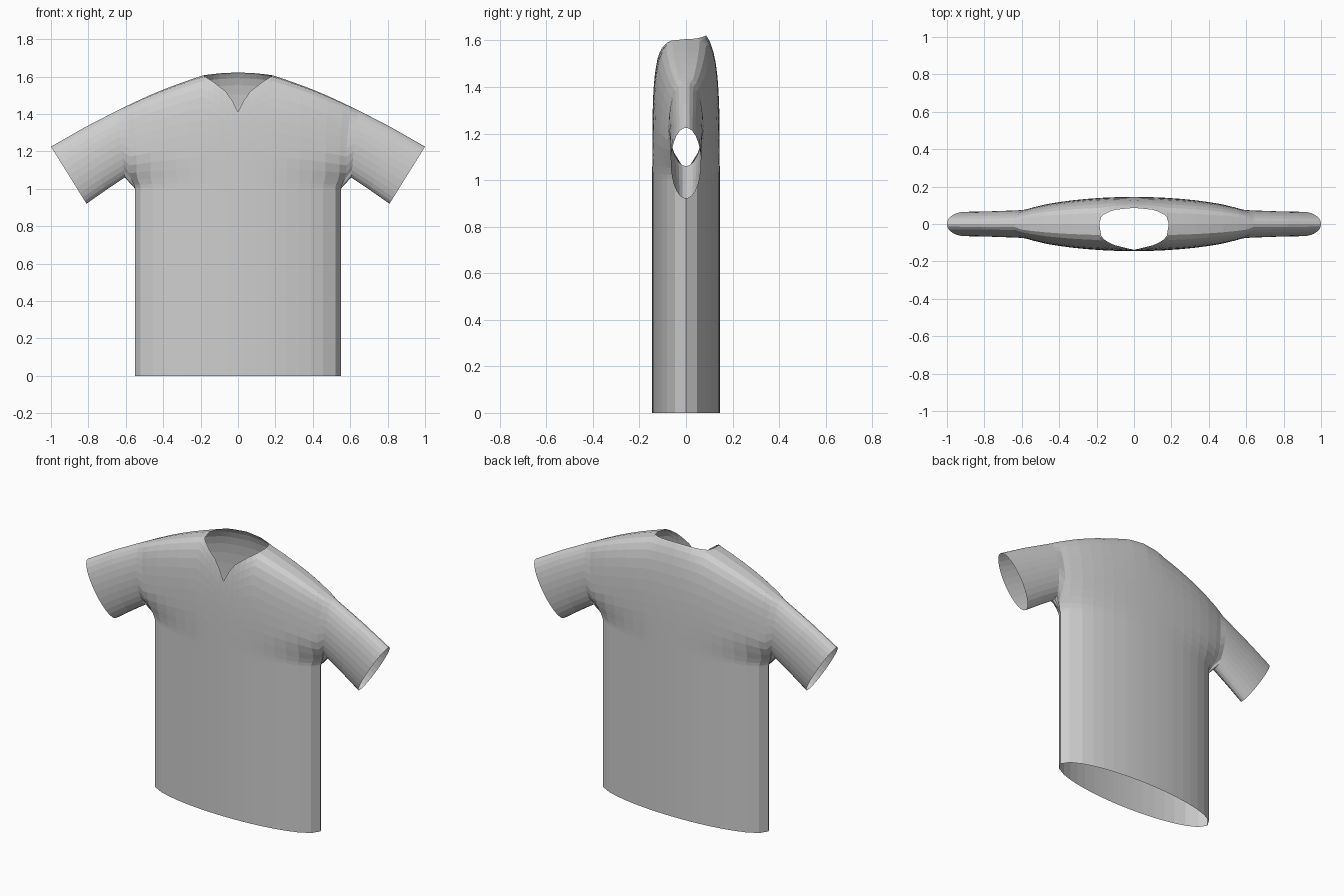
import bpy, bmesh
from math import cos, sin, pi

cube = bpy.data.objects.get("Cube")
if cube:
    bpy.data.objects.remove(cube)

cloth = bpy.data.materials.new("light_grey_cloth")
cloth.use_nodes = True
GREY = (0.62, 0.62, 0.62, 1)
cloth.diffuse_color = GREY
cloth.node_tree.nodes["Principled BSDF"].inputs["Base Color"].default_value = GREY

ROWS = 14        # rows from chest line to shoulder
CHEST = 1.0      # height where the straight trunk ends
HALF_W, DEPTH = 0.55, 0.145

COLUMNS = [0, .03, .065, .1, .13, .16, .175, .185, .26, .325, .39, .455, .52, HALF_W]
SHOULDER = [(0, 1.65), (.1, 1.635), (.185, 1.606), (.3, 1.568), (.4, 1.53), (.5, 1.488), (.6, 1.44)]
NECK_FRONT = [(0, 1.41), (.03, 1.47), (.065, 1.52), (.13, 1.57), (.185, 1.606)]
NECK_BACK = [(0, 1.622), (.1, 1.617), (.16, 1.61), (.185, 1.606)]


def interp(pts, x):
    for (x0, z0), (x1, z1) in zip(pts, pts[1:]):
        if x <= x1:
            return z0 + (z1 - z0) * (x - x0) / (x1 - x0)
    return pts[-1][1]


def smooth(lo, hi, v):
    t = min(max((v - lo) / (hi - lo), 0), 1)
    return t * t * (3 - 2 * t)


def column(x, side):
    """Points of one vertical strip of cloth, hem to shoulder or neckline."""
    reach = (x / HALF_W) ** 4
    ridge = interp(SHOULDER, x + 0.05 * reach)
    top = ridge
    if x <= 0.185:
        top = interp(NECK_FRONT if side < 0 else NECK_BACK, x)
    trunk_y = DEPTH * max(0, 1 - (x / HALF_W) ** 2) ** 0.5
    pts = [(x, side * trunk_y, 0)]
    for i in range(ROWS + 1):
        z = CHEST + (top - CHEST) * (1 - cos(pi * i / ROWS)) / 2
        px = x + reach * (0.03 * smooth(1.0, 1.08, z) + 0.02 * smooth(1.2, 1.44, z))
        width = HALF_W + 0.14 * smooth(1.0, 1.2, z)
        s = min((z - CHEST) / (ridge - CHEST), 1)
        y = DEPTH * max(0, 1 - (px / width) ** 2) ** 0.5 * max(0, 1 - s ** 4) ** 0.286
        pts.append((px, side * y, z))
    return pts


def add_sheet(bm, strips, sx):
    """Quads between neighbouring strips, on the chosen side."""
    grid = [[bm.verts.new((sx * x, y, z)) for x, y, z in strip] for strip in strips]
    for a, b in zip(grid, grid[1:]):
        for i in range(len(a) - 1):
            bm.faces.new((a[i], b[i], b[i + 1], a[i + 1]))


def finish(bm, name):
    bmesh.ops.remove_doubles(bm, verts=bm.verts, dist=1e-4)
    bmesh.ops.recalc_face_normals(bm, faces=bm.faces)
    mesh = bpy.data.meshes.new(name)
    bm.to_mesh(mesh)
    bm.free()
    mesh.materials.append(cloth)
    obj = bpy.data.objects.new(name, mesh)
    bpy.context.collection.objects.link(obj)


# Body with V neckline, open at hem and armholes
bm = bmesh.new()
for sx in (1, -1):
    for side in (-1, 1):
        add_sheet(bm, [column(x, side) for x in COLUMNS], sx)
finish(bm, "shirt_body")


def cuff_arc(low, high, depth, side):
    """Half of a tilted ellipse from the underarm point to the top point."""
    arc = []
    for i in range(ROWS + 1):
        a = pi * i / ROWS
        t = (1 - cos(a)) / 2
        arc.append((low[0] + (high[0] - low[0]) * t, side * depth * sin(a),
                    low[1] + (high[1] - low[1]) * t))
    return arc


# Sleeves, lofted from the armhole edge to the open cuff
RINGS = [((.605, 1.06), (.64, 1.421), .073),
         ((.71, .99), (.82, 1.328), .068),
         ((.81, .92), (1.0, 1.225), .065)]
for name, sx in (("left_sleeve", 1), ("right_sleeve", -1)):
    bm = bmesh.new()
    for side in (-1, 1):
        armhole = column(HALF_W, side)[1:]
        add_sheet(bm, [armhole] + [cuff_arc(*ring, side) for ring in RINGS], sx)
    finish(bm, name)
